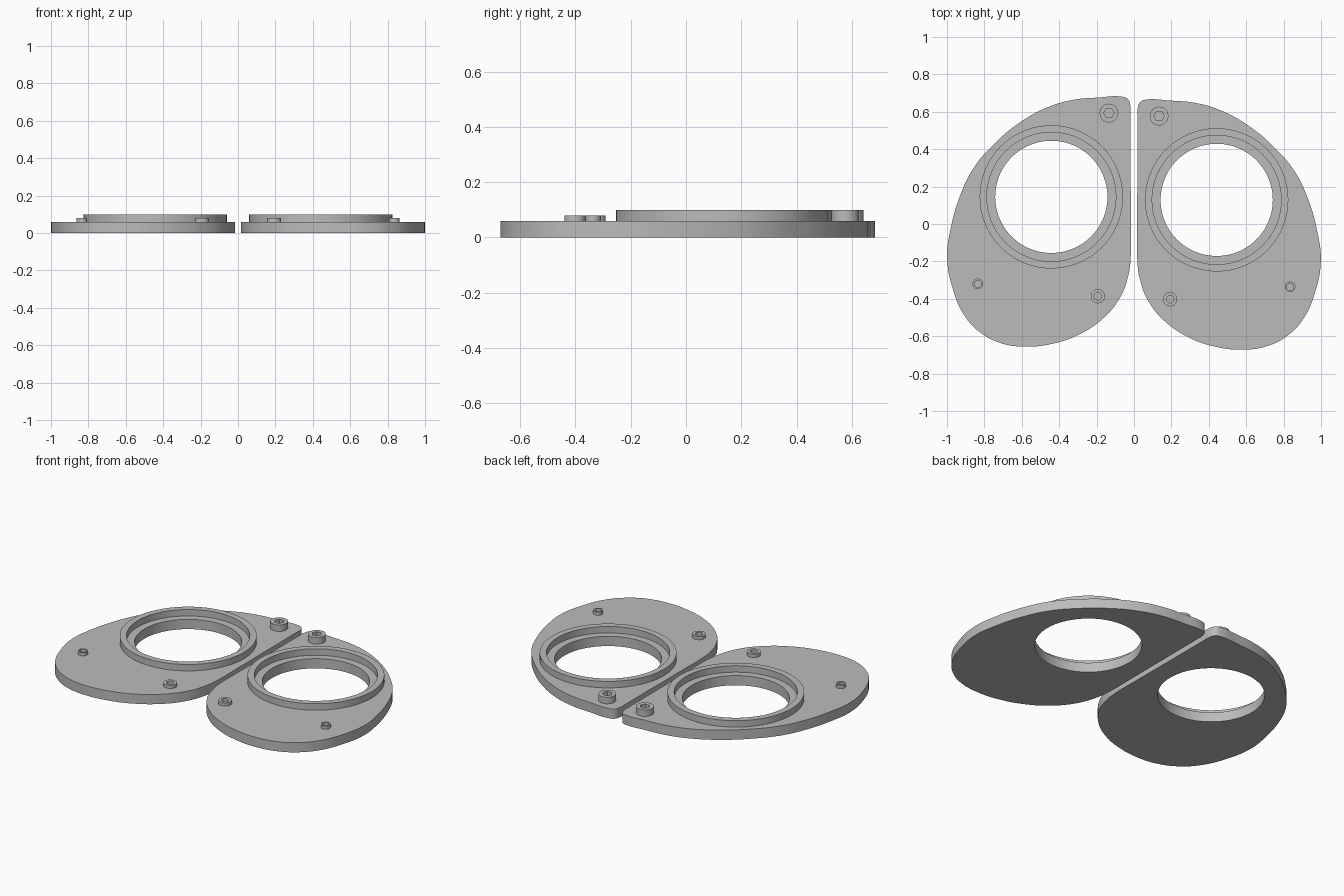
import bpy, bmesh
from math import cos, sin, tau, radians

cube = bpy.data.objects.get("Cube")
if cube:
    bpy.data.objects.remove(cube, do_unlink=True)

grey = bpy.data.materials.new("plain grey")
grey.use_nodes = True
grey.diffuse_color = (0.5, 0.5, 0.5, 1)
grey.node_tree.nodes["Principled BSDF"].inputs["Base Color"].default_value = (0.5, 0.5, 0.5, 1)

PLATE_TOP = 0.06
RIM_TOP = 0.10
STUD_TOP = 0.08
LENS = (0.442, 0.129)

# Plate outline: straight inner edge, rounded top corner, teardrop outside
OUTLINE = [
    (0.019, 0.56), (0.018, 0.3), (0.017, 0.0), (0.018, -0.2), (0.03, -0.29),
    (0.075, -0.41), (0.17, -0.525), (0.3, -0.61), (0.43, -0.655), (0.575, -0.672),
    (0.715, -0.652), (0.83, -0.59), (0.91, -0.5), (0.965, -0.375), (0.999, -0.2),
    (0.98, -0.04), (0.93, 0.135), (0.86, 0.28), (0.75, 0.41), (0.62, 0.52),
    (0.47, 0.605), (0.325, 0.648), (0.19, 0.66), (0.066, 0.665), (0.034, 0.653),
    (0.02, 0.62),
]


def circle(center, radius, sides=96):
    return [(center[0] + radius * cos(tau * i / sides),
             center[1] + radius * sin(tau * i / sides)) for i in range(sides)]


def slab(name, loops, bottom, top, side, smooth_outline=False):
    """Extrude an outline with holes; side mirrors it across x."""
    shift = 0.008 if side > 0 else 0.024
    curve = bpy.data.curves.new(name, 'CURVE')
    curve.dimensions = '2D'
    curve.fill_mode = 'BOTH'
    curve.extrude = (top - bottom) / 2
    for n, loop in enumerate(loops):
        pts = [(side * x, y + shift - 0.008) for x, y in loop]
        if smooth_outline and n == 0:
            spline = curve.splines.new('BEZIER')
            spline.bezier_points.add(len(pts) - 1)
            spline.resolution_u = 6
            for bp, (x, y) in zip(spline.bezier_points, pts):
                bp.co = (x, y, 0)
                bp.handle_left_type = bp.handle_right_type = 'AUTO'
        else:
            spline = curve.splines.new('POLY')
            spline.points.add(len(pts) - 1)
            for p, (x, y) in zip(spline.points, pts):
                p.co = (x, y, 0, 1)
        spline.use_cyclic_u = True
    ob = bpy.data.objects.new(name, curve)
    ob.location.z = (top + bottom) / 2
    bpy.context.scene.collection.objects.link(ob)
    bpy.ops.object.select_all(action='DESELECT')
    ob.select_set(True)
    bpy.context.view_layer.objects.active = ob
    bpy.ops.object.convert(target='MESH')
    ob = bpy.context.view_layer.objects.active
    # Weld caps to walls and orient the faces outward
    bm = bmesh.new()
    bm.from_mesh(ob.data)
    bmesh.ops.remove_doubles(bm, verts=bm.verts, dist=0.0001)
    bmesh.ops.recalc_face_normals(bm, faces=bm.faces)
    bm.to_mesh(ob.data)
    bm.free()
    ob.data.materials.clear()
    ob.data.materials.append(grey)
    bpy.ops.object.shade_smooth_by_angle(angle=radians(30))
    return ob


for label, side in (("left", 1), ("right", -1)):
    # Base plate with its round opening
    slab(label + "_plate", [OUTLINE, circle(LENS, 0.3)], 0, PLATE_TOP, side, True)
    # Raised rim, leaving a ledge around the opening
    slab(label + "_rim", [circle(LENS, 0.383), circle(LENS, 0.345)],
         PLATE_TOP, RIM_TOP, side)
    # Tall boss with hexagonal socket
    boss = (0.134, 0.577)
    slab(label + "_socket_boss", [circle(boss, 0.05, 48), circle(boss, 0.028, 6)],
         PLATE_TOP, RIM_TOP, side)
    # Low hollow studs
    for part, center, outer, inner in (("inner_stud", (0.193, -0.402), 0.038, 0.02),
                                       ("outer_stud", (0.835, -0.336), 0.028, 0.019)):
        slab(label + "_" + part, [circle(center, outer, 48), circle(center, inner, 48)],
             PLATE_TOP, STUD_TOP, side)
